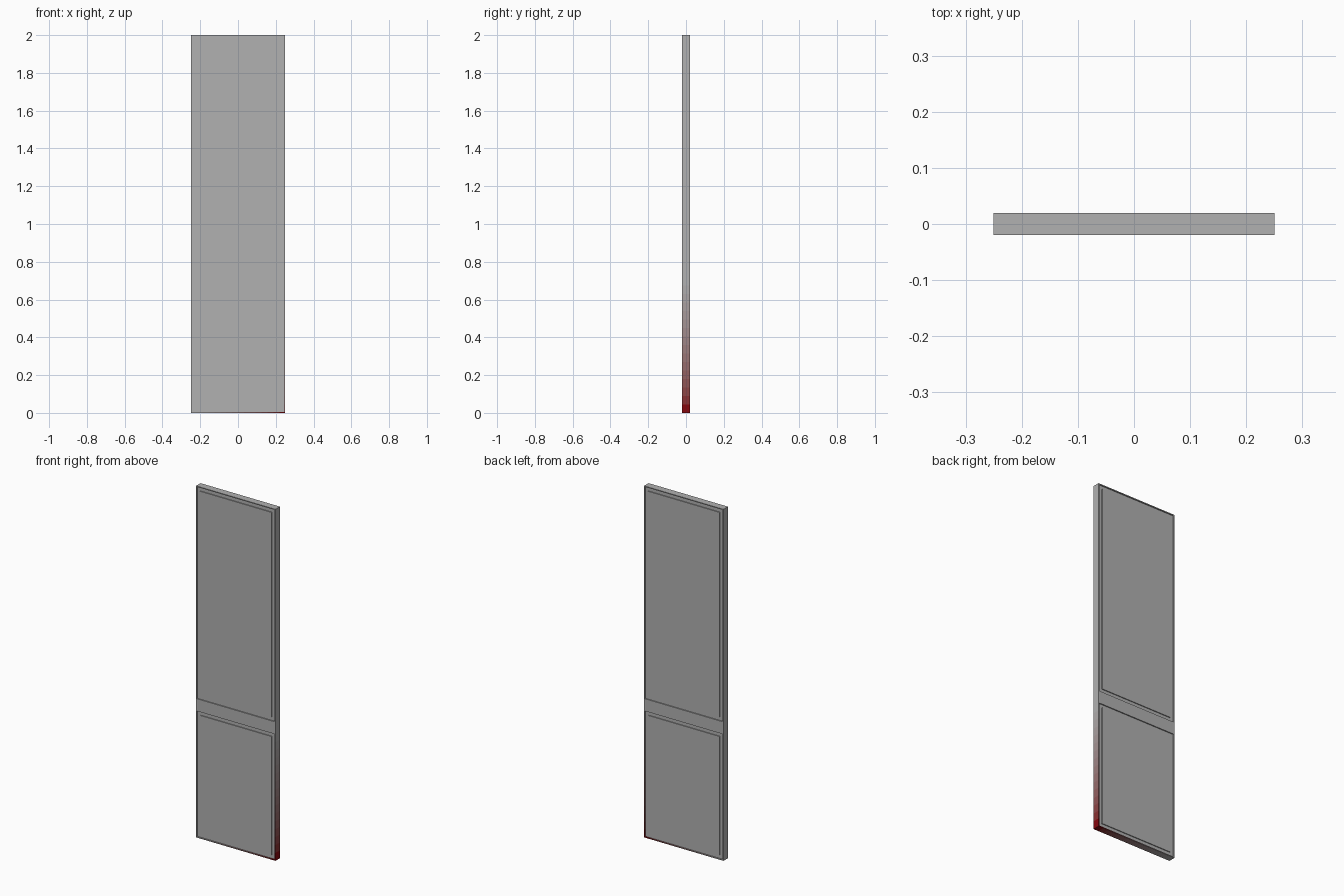
import bpy, bmesh

if "Cube" in bpy.data.objects:
    bpy.data.objects.remove(bpy.data.objects["Cube"])

W, T, H = 0.25, 0.02, 2.0      # half width, half thickness, height
LIP, INSET = 0.005, 0.025      # thin outer frame, panel inset
RAIL_LO, RAIL_HI = 0.72, 0.79
BANDS = 16
GREY, RED = (0.44, 0.44, 0.44), (0.24, 0.002, 0.004)


def material(name, color):
    m = bpy.data.materials.new(name)
    m.diffuse_color = (*color, 1)
    m.use_nodes = True
    m.node_tree.nodes["Principled BSDF"].inputs["Base Color"].default_value = m.diffuse_color
    return m


grey = material("grey", GREY)
# Graded colours from red to grey
ramp = [material("red_fade_%d" % i, [r + (g - r) * i / (BANDS - 1) for r, g in zip(RED, GREY)])
        for i in range(BANDS)]


def box(name, x0, x1, z0, z1, t, mats=(grey,)):
    verts = [(x, y, z) for x in (x0, x1) for y in (-t, t) for z in (z0, z1)]
    mesh = bpy.data.meshes.new(name)
    bm = bmesh.new()
    bmesh.ops.convex_hull(bm, input=[bm.verts.new(v) for v in verts])
    bmesh.ops.dissolve_limit(bm, angle_limit=0.01, verts=bm.verts, edges=bm.edges)
    bmesh.ops.recalc_face_normals(bm, faces=bm.faces)
    bm.to_mesh(mesh)
    bm.free()
    for m in mats:
        mesh.materials.append(m)
    ob = bpy.data.objects.new(name, mesh)
    bpy.context.collection.objects.link(ob)
    return ob


def fade(ob, axis, start, end):
    # Slice into bands and colour them along one axis
    bm = bmesh.new()
    bm.from_mesh(ob.data)
    normal = [0, 0, 0]
    normal[axis] = 1
    for i in range(1, BANDS):
        co = [0, 0, 0]
        co[axis] = start + (end - start) * i / BANDS
        bmesh.ops.bisect_plane(bm, geom=bm.verts[:] + bm.edges[:] + bm.faces[:],
                               plane_co=co, plane_no=normal)
    for f in bm.faces:
        k = (f.calc_center_median()[axis] - start) / (end - start)
        f.material_index = max(0, min(BANDS - 1, int(k * BANDS)))
    bm.to_mesh(ob.data)
    bm.free()


# Recessed core and frame
box("core", -W + LIP, W - LIP, LIP, H - LIP, 0.014)
box("left_stile", -W, -W + LIP, 0, H, T)
box("right_stile_upper", W - LIP, W, RAIL_LO, H, T)
box("top_rail", -W + LIP, W - LIP, H - LIP, H, T)
box("middle_rail", -W + LIP, W - LIP, RAIL_LO, RAIL_HI, T)

# Faded red edges at the lower right corner
fade(box("right_stile_lower", W - LIP, W, 0, RAIL_LO, T, ramp), 2, 0, RAIL_LO)
fade(box("bottom_rail", -W + LIP, W - LIP, 0, LIP, T, ramp), 0, W, -W)

# Raised panels, showing on both faces
for name, z0, z1 in (("lower_panel", INSET, RAIL_LO - 0.02),
                     ("upper_panel", RAIL_HI + 0.02, H - INSET)):
    box(name, -W + INSET, W - INSET, z0, z1, 0.019)
